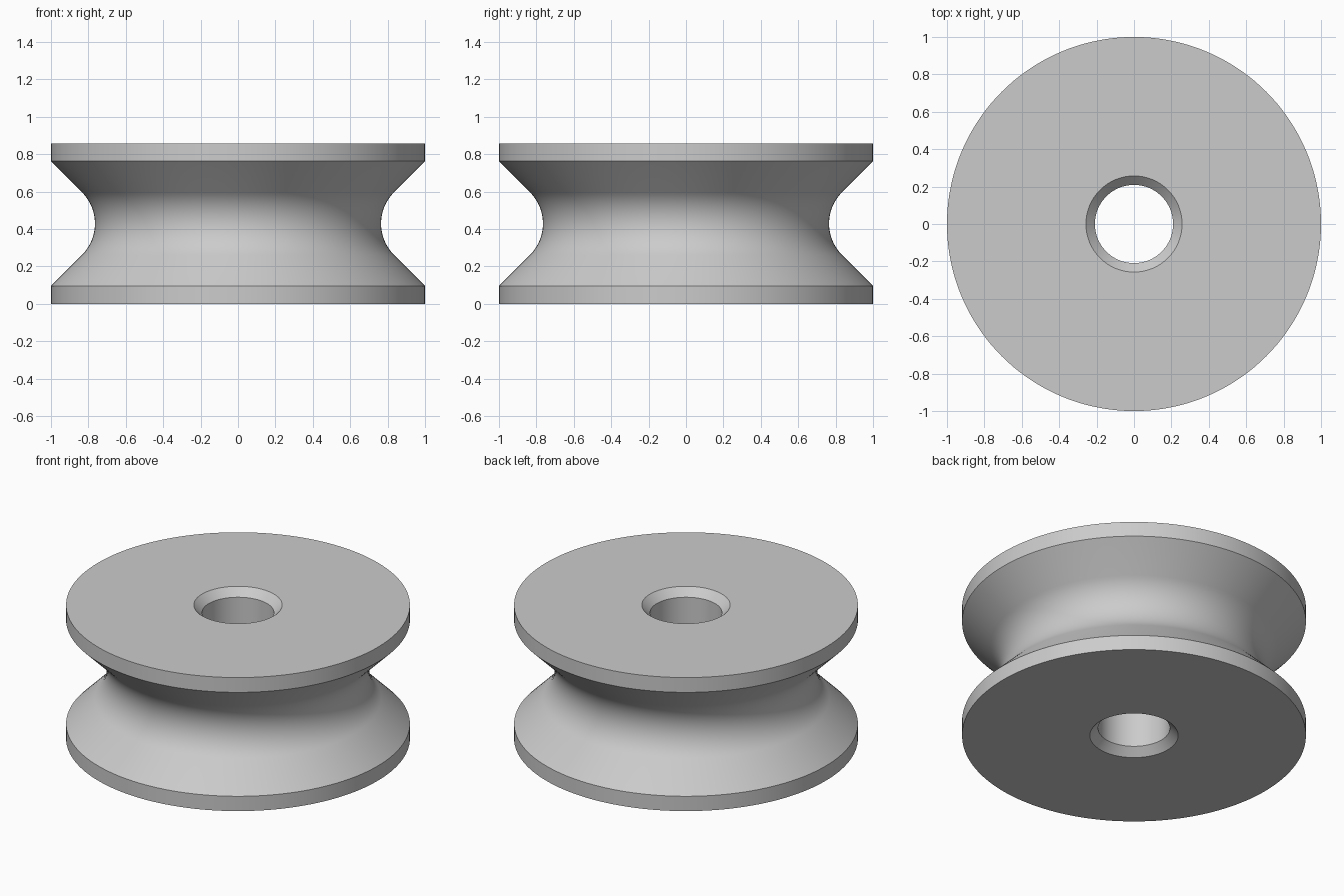
import bpy
import bmesh
from math import sin, cos, pi, radians

cube = bpy.data.objects.get("Cube")
if cube:
    bpy.data.objects.remove(cube, do_unlink=True)

HEIGHT = 0.857
MID = HEIGHT / 2
RIM = 1.0             # flange radius
FLANGE = 0.095        # flange thickness
THROAT = 0.765        # radius at the bottom of the groove
BORE = 0.209
CHAMFER = 0.048
GROOVE = 0.237        # rounding radius of the groove
SEGMENTS = 144
ARC_STEPS = 20

# Plain grey material
grey = bpy.data.materials.new("light_grey")
grey.use_nodes = True
color = (0.6, 0.6, 0.6, 1)
grey.diffuse_color = color
grey.node_tree.nodes["Principled BSDF"].inputs["Base Color"].default_value = color

# Closed cross-section: bottom bore edge, flange, rounded V groove, flange, bore
profile = [(BORE, CHAMFER), (BORE + CHAMFER, 0), (RIM, 0), (RIM, FLANGE)]
for i in range(ARC_STEPS + 1):
    a = -pi / 4 + pi / 2 * i / ARC_STEPS
    profile.append((THROAT + GROOVE * (1 - cos(a)), MID + GROOVE * sin(a)))
profile += [(RIM, HEIGHT - FLANGE), (RIM, HEIGHT),
            (BORE + CHAMFER, HEIGHT), (BORE, HEIGHT - CHAMFER)]

# Revolve the section around the vertical axis
bm = bmesh.new()
verts = [bm.verts.new((r, 0, z)) for r, z in profile]
edges = [bm.edges.new((v, verts[(i + 1) % len(verts)])) for i, v in enumerate(verts)]
bmesh.ops.spin(bm, geom=verts + edges, cent=(0, 0, 0), axis=(0, 0, 1),
               angle=2 * pi, steps=SEGMENTS, use_merge=True)
bmesh.ops.remove_doubles(bm, verts=bm.verts, dist=0.0001)
bmesh.ops.recalc_face_normals(bm, faces=bm.faces)
mesh = bpy.data.meshes.new("grooved_roller")
bm.to_mesh(mesh)
bm.free()
mesh.materials.append(grey)

roller = bpy.data.objects.new("grooved_roller", mesh)
bpy.context.collection.objects.link(roller)
bpy.context.view_layer.objects.active = roller
roller.select_set(True)
bpy.ops.object.shade_smooth_by_angle(angle=radians(30))
